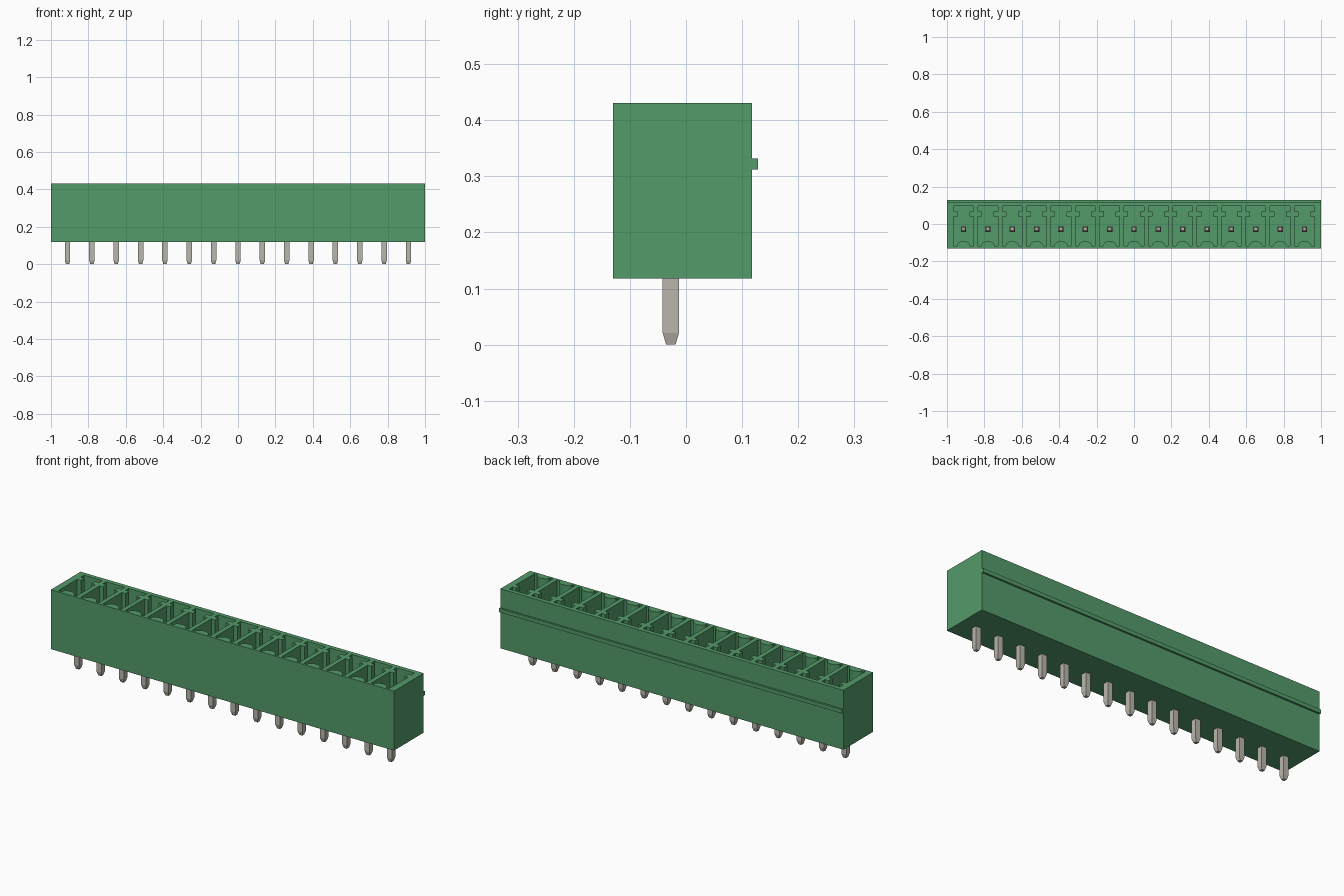
import bpy, bmesh, math

if "Cube" in bpy.data.objects:
    bpy.data.objects.remove(bpy.data.objects["Cube"], do_unlink=True)

COUNT, PITCH = 15, 0.1302
PIN_Y = -0.027
BOTTOM, FLOOR, RIM = 0.118, 0.17, 0.431
xs = [(i - (COUNT - 1) / 2) * PITCH for i in range(COUNT)]


def material(name, rgb):
    m = bpy.data.materials.new(name)
    m.use_nodes = True
    m.diffuse_color = (*rgb, 1)
    bsdf = m.node_tree.nodes["Principled BSDF"]
    bsdf.inputs["Base Color"].default_value = (*rgb, 1)
    bsdf.inputs["Roughness"].default_value = 0.6
    return m


green = material("green plastic", (0.088, 0.328, 0.144))
metal = material("tinned metal", (0.485, 0.468, 0.407))


def make_object(name, bm, mat):
    bmesh.ops.recalc_face_normals(bm, faces=bm.faces[:])
    mesh = bpy.data.meshes.new(name)
    bm.to_mesh(mesh)
    bm.free()
    mesh.materials.append(mat)
    ob = bpy.data.objects.new(name, mesh)
    bpy.context.scene.collection.objects.link(ob)
    return ob


def loft(bm, rings):
    """Skin a stack of closed rings and cap both ends."""
    loops = [[bm.verts.new(p) for p in ring] for ring in rings]
    n = len(loops[0])
    for a, b in zip(loops, loops[1:]):
        for i in range(n):
            j = (i + 1) % n
            bm.faces.new((a[i], a[j], b[j], b[i]))
    bm.faces.new(loops[0][::-1])
    bm.faces.new(loops[-1])


def rect(x0, x1, y0, y1, z):
    return [(x0, y0, z), (x1, y0, z), (x1, y1, z), (x0, y1, z)]


def box(name, x, y, z, mat):
    bm = bmesh.new()
    loft(bm, [rect(*x, *y, z[0]), rect(*x, *y, z[1])])
    return make_object(name, bm, mat)


# Housing block
housing = box("housing", (-1, 1), (-0.13, 0.118), (BOTTOM, RIM), green)

# Pocket outline: keyed slot at the back, curved bump on the front wall
half = [(0.053, -0.118), (0.053, 0.039), (0.031, 0.039),
        (0.031, 0.068), (0.053, 0.068), (0.053, 0.095)]
bump = [(0.036 * math.cos(a), -0.118 + 0.027 * math.sin(a))
        for a in [math.pi * (1 - k / 10) for k in range(11)]]
outline = bump + half + [(-x, y) for x, y in reversed(half)]

bm = bmesh.new()
for cx in xs:
    loft(bm, [[(cx + x, y, z) for x, y in outline] for z in (FLOOR, RIM + 0.05)])
cutter = make_object("pocket_cutter", bm, green)
cutter.hide_render = True

# Cut the pockets and bake the result
cut = housing.modifiers.new("pockets", "BOOLEAN")
cut.operation = "DIFFERENCE"
cut.solver = "EXACT"
cut.object = cutter
bpy.context.view_layer.update()
graph = bpy.context.evaluated_depsgraph_get()
baked = bpy.data.meshes.new_from_object(housing.evaluated_get(graph))
housing.modifiers.clear()
housing.data = baked
bpy.data.objects.remove(cutter, do_unlink=True)

# Latch rib along the back
box("latch_rib", (-1, 1), (0.117, 0.128), (0.312, 0.332), green)

# Square contact pins, tapered at both ends
for i, cx in enumerate(xs):
    bm = bmesh.new()
    loft(bm, [rect(cx - h, cx + h, PIN_Y - h, PIN_Y + h, z)
              for h, z in ((0.0085, 0), (0.0145, 0.021), (0.0145, 0.35), (0.0085, 0.37))])
    make_object(f"contact_pin_{i + 1}", bm, metal)
